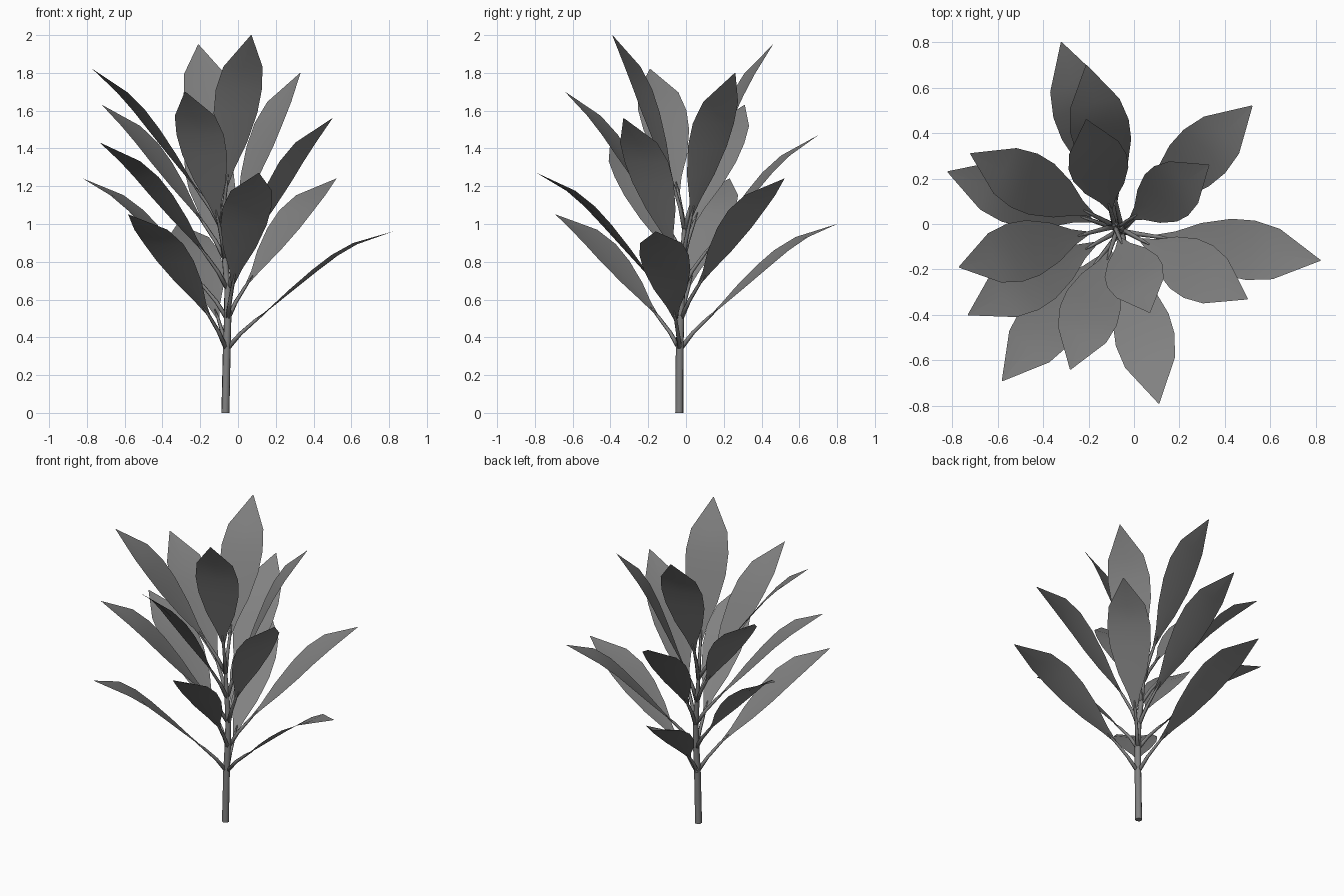
import bpy, math
from mathutils import Vector

if "Cube" in bpy.data.objects:
    bpy.data.objects.remove(bpy.data.objects["Cube"])

# stem centre line and leaf tips, grouped in five tiers of three
STEM = [(-.067, -.035, 0), (-.06, -.033, .34), (-.055, -.028, .50),
        (-.055, -.022, .66), (-.07, -.015, .82), (-.085, -.01, .98)]
STEM_R = [.022, .021, .02, .018, .016, .011]
TIERS = [
    [(.82, -.16, .96), (-.32, .80, 1.0), (-.58, -.69, 1.05)],
    [(-.82, .23, 1.24), (.52, .52, 1.24), (.11, -.79, 1.27)],
    [(-.73, -.40, 1.43), (-.21, .70, 1.47), (.50, -.33, 1.56)],
    [(-.72, .31, 1.63), (-.28, -.64, 1.70), (.33, .26, 1.80)],
    [(-.77, -.19, 1.82), (-.21, .46, 1.95), (.07, -.39, 2.0)],
]
ARCH = [.95, .95, .88, .8, .68]  # upper leaves are straighter
# along the leaf: position, upward arch, half width
BLADE = [(.2, .040, .008), (.30, .046, .035), (.43, .056, .088), (.58, .066, .125),
         (.70, .070, .132), (.82, .058, .112), (1, 0, .002)]

grey = bpy.data.materials.new("dark_grey")
grey.diffuse_color = (.22, .22, .22, 1)
grey.use_nodes = True
grey.node_tree.nodes["Principled BSDF"].inputs["Base Color"].default_value = grey.diffuse_color


def make(name, verts, faces):
    me = bpy.data.meshes.new(name)
    me.from_pydata([tuple(v) for v in verts], [], faces)
    me.materials.append(grey)
    ob = bpy.data.objects.new(name, me)
    bpy.context.collection.objects.link(ob)
    me.shade_smooth()
    return ob


def tube(name, pts, radii, n):
    pts = [Vector(p) for p in pts]
    verts, faces = [], []
    for i, p in enumerate(pts):
        d = (pts[min(i + 1, len(pts) - 1)] - pts[max(i - 1, 0)]).normalized()
        u = d.cross(Vector((0.31, 1, 0))).normalized()
        w = d.cross(u)
        for k in range(n):
            a = 2 * math.pi * k / n
            verts.append(p + radii[i] * (u * math.cos(a) + w * math.sin(a)))
    for i in range(len(pts) - 1):
        for k in range(n):
            a, b = i * n + k, i * n + (k + 1) % n
            faces.append((a, b, b + n, a + n))
    faces += [tuple(reversed(range(n))), tuple(range(len(verts) - n, len(verts)))]
    return make(name, verts, faces)


def leaf(label, base, tip, bend):
    base, tip = Vector(base), Vector(tip)
    axis = tip - base
    side = axis.cross(Vector((0, 0, 1))).normalized()
    up = side.cross(axis).normalized() * bend
    verts, faces = [], []
    # blade: gently folded sheet with a midrib
    for t, arch, w in BLADE:
        mid = base + axis * t + up * arch
        fold = up * (w * .08)
        verts += [mid - side * w + fold, mid, mid + side * w + fold]
    for i in range(len(BLADE) - 1):
        for k in (0, 1):
            a = i * 3 + k
            faces.append((a, a + 1, a + 4, a + 3))
    make("leaf_blade_" + label, verts, faces)
    # leaf stalk, leaving the stem steeply
    path = [base + axis * t + up * h for t, h in ((0, 0), (.1, .028), (.2, .04), (.27, .044))]
    tube("leaf_stalk_" + label, path, [.014, .011, .009, .003], 5)


stem = tube("stem", STEM, STEM_R, 7)
stem.data.set_sharp_from_angle(angle=math.radians(60))
for i, tier in enumerate(TIERS):
    for j, tip in enumerate(tier):
        x, y, z = STEM[i + 1]
        leaf(f"{i + 1}_{j + 1}", (x, y, z - .005), tip, ARCH[i])
